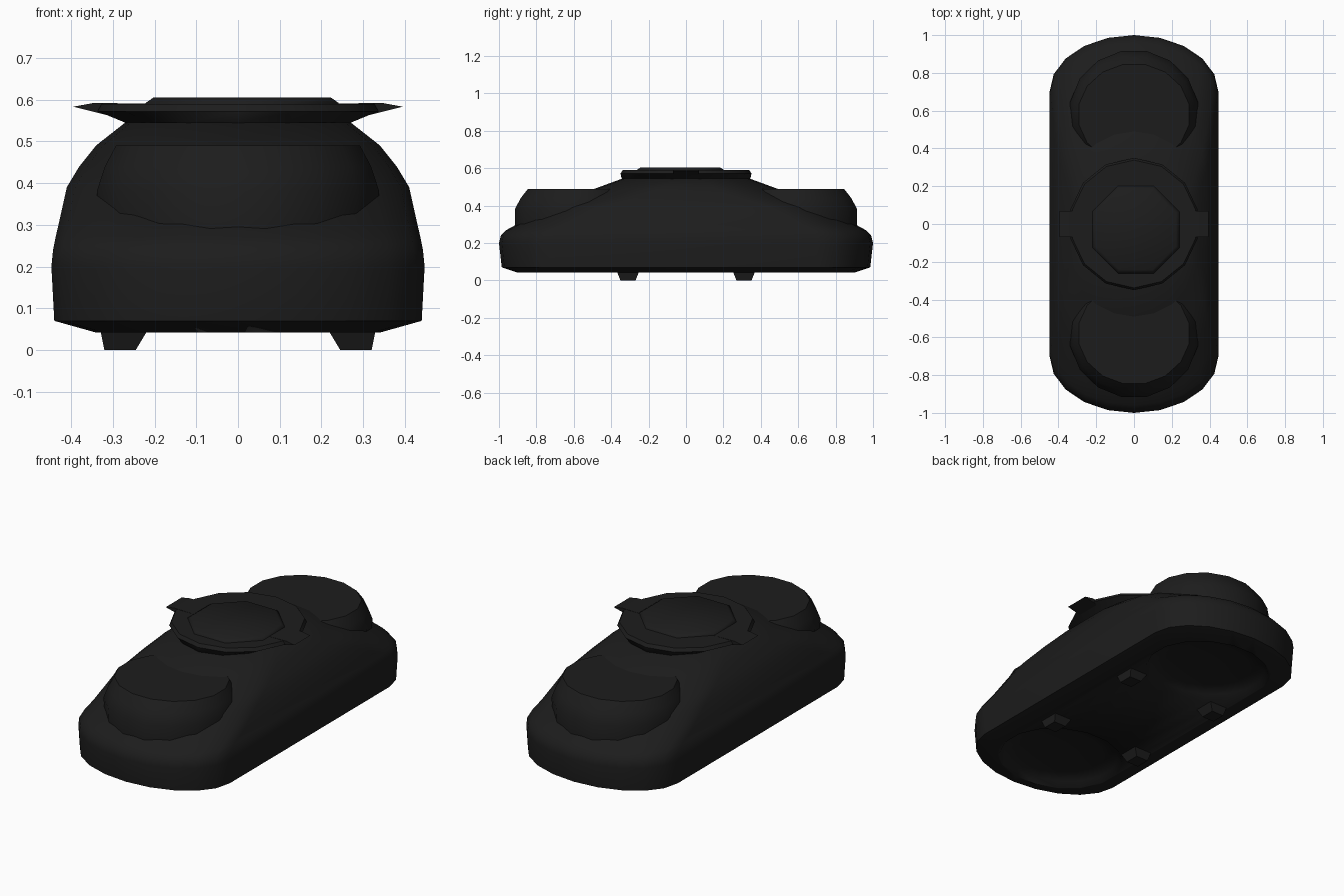
import bpy, bmesh, math

if "Cube" in bpy.data.objects:
    bpy.data.objects.remove(bpy.data.objects["Cube"])

dark = bpy.data.materials.new("dark_plastic")
dark.diffuse_color = (0.012, 0.012, 0.012, 1)
dark.use_nodes = True
dark.node_tree.nodes["Principled BSDF"].inputs["Base Color"].default_value = dark.diffuse_color


def loft(name, rings, smooth=35):
    """Skin a stack of equal-length rings and cap both ends."""
    bm = bmesh.new()
    loops = [[bm.verts.new(p) for p in ring] for ring in rings]
    n = len(loops[0])
    for a, b in zip(loops, loops[1:]):
        for i in range(n):
            j = (i + 1) % n
            bm.faces.new((a[i], a[j], b[j], b[i]))
    bm.faces.new(loops[0][::-1])
    bm.faces.new(loops[-1])
    bmesh.ops.recalc_face_normals(bm, faces=bm.faces)
    me = bpy.data.meshes.new(name)
    bm.to_mesh(me)
    bm.free()
    ob = bpy.data.objects.new(name, me)
    bpy.context.collection.objects.link(ob)
    me.materials.append(dark)
    if smooth:
        bpy.ops.object.select_all(action='DESELECT')
        ob.select_set(True)
        bpy.context.view_layer.objects.active = ob
        bpy.ops.object.shade_smooth_by_angle(angle=math.radians(smooth))
    return ob


def stadium(w, length, straight, z, n=10):
    """Long outline with elliptical ends."""
    pts = []
    for s in (1, -1):
        for i in range(n + 1):
            t = math.pi * i / n
            pts.append((s * w * math.cos(t),
                        s * (straight + (length - straight) * math.sin(t)), z))
    return pts


def ellipse(rx, ry, z, cx=0, cy=0, n=16):
    return [(cx + rx * math.cos(2 * math.pi * (i + 0.5) / n),
             cy + ry * math.sin(2 * math.pi * (i + 0.5) / n), z) for i in range(n)]


def rect(x0, x1, y0, y1, z):
    return [(x0, y0, z), (x1, y0, z), (x1, y1, z), (x0, y1, z)]


# Main shell: half width, half length, straight half length, height
levels = [(.34, .90, .64, .042), (.44, .985, .70, .07), (.447, 1.0, .70, .20),
          (.443, .99, .70, .24), (.437, .96, .66, .27), (.43, .905, .58, .30),
          (.41, .75, .42, .39), (.38, .62, .28, .44), (.34, .49, .15, .49),
          (.27, .34, .05, .545)]
body = loft("body", [stadium(*l) for l in levels], 58)

for s, side in ((-1, "front"), (1, "back")):
    # Raised round housing at each end
    loft(side + "_housing", [ellipse(rx, ry, z, cy=s * .58) for rx, ry, z in
         ((.335, .34, .27), (.345, .342, .38), (.325, .31, .44), (.298, .27, .49))], 40)
    # Shallow domed recess underneath
    cutter = loft(side + "_recess_cutter",
                  [ellipse(.34 * k, .30 * k, z, cy=s * .60) for k, z in
                   ((1, 0), (1, .042), (.93, .07), (.7, .085), (.3, .095))], 60)
    cutter.hide_render = True
    cutter.hide_set(True)
    cut = body.modifiers.new(side + "_recess", 'BOOLEAN')
    cut.operation = 'DIFFERENCE'
    cut.solver = 'EXACT'
    cut.object = cutter

# Round turret on top, undercut at the sides, with a raised faceted centre
loft("top_ring", [ellipse(rx, ry, z, n=14) for rx, ry, z in
     ((.26, .33, .535), (.28, .345, .546), (.345, .35, .572), (.335, .338, .59))], 40)
loft("top_cap", [ellipse(r, r, z, cx=.01, cy=-.03, n=8) for r, z in
     ((.25, .57), (.25, .592), (.23, .605))], 65)

for sx, side in ((-1, "left"), (1, "right")):
    # Wedge tabs on the sides of the turret
    section = [(.20, .545), (.27, .552), (.395, .583), (.345, .592), (.20, .59)]
    loft(side + "_tab", [[(sx * x, y, z) for x, z in section] for y in (-.07, .07)], 0)
    # Tapered feet
    for sy, end in ((-1, "front"), (1, "back")):
        loft(f"{end}_{side}_foot",
             [rect(sx * .245, sx * .32, sy * .31 - .04, sy * .31 + .04, 0),
              rect(sx * .215, sx * .33, sy * .31 - .06, sy * .31 + .06, .05)], 0)
